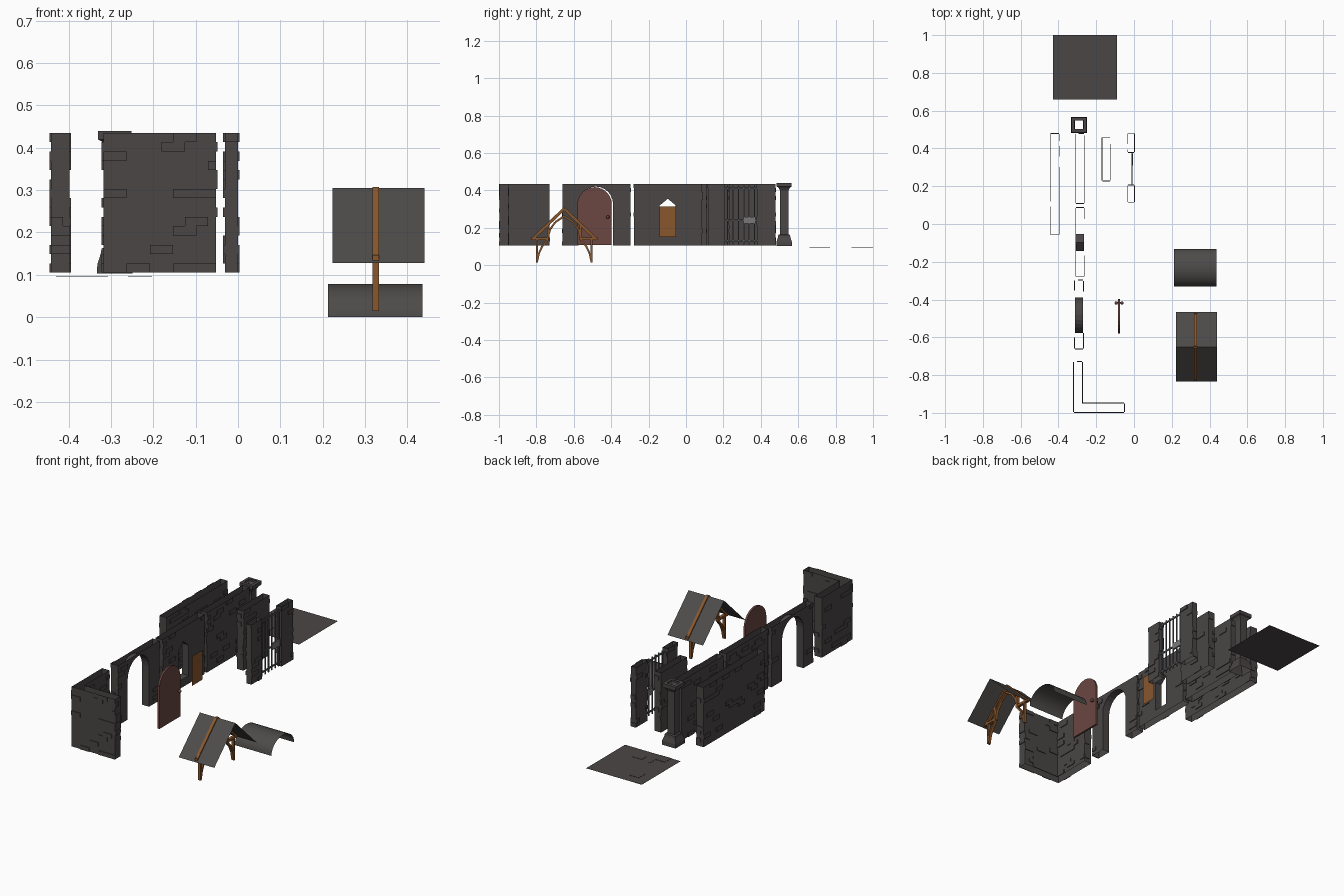
import bpy, bmesh, math, random
from mathutils import Vector

if "Cube" in bpy.data.objects:
    bpy.data.objects.remove(bpy.data.objects["Cube"])
random.seed(4)

def mat(name, col):
    m = bpy.data.materials.new(name)
    m.diffuse_color = (*col, 1)
    m.use_nodes = True
    m.node_tree.nodes["Principled BSDF"].inputs["Base Color"].default_value = m.diffuse_color
    return m

STONE = mat("dark_stone", (0.068, 0.061, 0.060))
SLATE = mat("roof_slate", (0.075, 0.071, 0.068))
DOOR = mat("red_brown_door", (0.145, 0.062, 0.053))
WOOD = mat("orange_timber", (0.25, 0.095, 0.027))
IRON = mat("iron_bars", (0.10, 0.105, 0.115))
PLATE = mat("lock_metal", (0.19, 0.19, 0.20))
ZB, ZT = 0.105, 0.435          # bottom and top of all wall modules


def finish(name, bm, material, smooth=False):
    me = bpy.data.meshes.new(name)
    bmesh.ops.recalc_face_normals(bm, faces=bm.faces[:])
    bm.to_mesh(me)
    bm.free()
    me.materials.append(material)
    for p in me.polygons:
        p.use_smooth = smooth
    ob = bpy.data.objects.new(name, me)
    bpy.context.collection.objects.link(ob)
    return ob


def face(bm, pts):
    return bm.faces.new([bm.verts.new(p) for p in pts])


def box(bm, lo, hi):
    r = bmesh.ops.create_cube(bm, size=1)
    for v in r["verts"]:
        v.co = [(a + b) / 2 + c * (b - a) for a, b, c in zip(lo, hi, v.co)]


def bricks(bm, a, b, blocked=None, density=0.17):
    """Randomly raised bricks on the vertical face from a to b (outside is to the right)."""
    a, b = Vector((*a, 0)), Vector((*b, 0))
    d = (b - a).normalized()
    n = Vector((d.y, -d.x, 0))
    length, rows, bw = (b - a).length, 15, 0.055
    h = (ZT - ZB) / rows
    for r in range(rows):
        s = -bw / 2 if r % 2 else 0
        while s < length - 0.01:
            s0, s1 = max(0, s), min(length, s + bw)
            s += bw
            z0 = ZB + r * h
            y0, y1 = sorted(((a + d * s0).y, (a + d * s1).y))
            if random.random() > density or (blocked and blocked(y0, y1, z0, z0 + h)):
                continue
            q = [a + d * s0, a + d * s1, a + d * s1 + n * .004, a + d * s0 + n * .004]
            lo = [Vector((p.x, p.y, z0)) for p in q]
            hi = [Vector((p.x, p.y, z0 + h)) for p in q]
            for f in ((lo[3], lo[2], hi[2], hi[3]), (hi[3], hi[2], hi[1], hi[0]), (lo[0], lo[1], lo[2], lo[3]),
                      (lo[0], lo[3], hi[3], hi[0]), (lo[2], lo[1], hi[1], hi[2])):
                face(bm, f)


def ring_wall(name, path):
    """Open-topped hollow wall following a closed counter-clockwise plan path."""
    bm = bmesh.new()
    n = len(path)
    bot = [bm.verts.new((*p, ZB)) for p in path]
    top = [bm.verts.new((*p, ZT)) for p in path]
    for i in range(n):
        j = (i + 1) % n
        bm.faces.new((bot[i], bot[j], top[j], top[i]))
    bmesh.ops.recalc_face_normals(bm, faces=bm.faces[:])
    for i in range(n):
        bricks(bm, path[i], path[(i + 1) % n])
    return finish(name, bm, STONE)


def rect(x0, x1, y0, y1):
    return [(x0, y0), (x1, y0), (x1, y1), (x0, y1)]


def cut_wall(name, polys, x0, x1, y0, y1, split, blocked):
    """Wall with an opening: y-z outlines on both sides, reveals and ends, no top or bottom."""
    bm = bmesh.new()
    for poly in polys:
        for x in (x0, x1):
            face(bm, [(x, *p) for p in poly])
        for p, q in zip(poly, poly[1:] + poly[:1]):
            if p[1] == q[1] and p[1] in (ZB, ZT) or p[0] == q[0] == split:
                continue
            face(bm, [(x0, *p), (x1, *p), (x1, *q), (x0, *q)])
    bmesh.ops.remove_doubles(bm, verts=bm.verts[:], dist=1e-5)
    bricks(bm, (x1, y0), (x1, y1), blocked)
    bricks(bm, (x0, y1), (x0, y0), blocked)
    bricks(bm, (x0, y0), (x1, y0))
    bricks(bm, (x1, y1), (x0, y1))
    return finish(name, bm, STONE)


# plain wall modules
ring_wall("corner_wall", [(-.318, -.996), (-.052, -.996), (-.052, -.95), (-.274, -.95), (-.274, -.73), (-.318, -.73)])
ring_wall("straight_wall", rect(-.306, -.265, .11, .477))
ring_wall("long_wall", rect(-.441, -.398, -.055, .477))
ring_wall("short_wall", rect(-.168, -.128, .23, .457))
ring_wall("gate_post_near", rect(-.031, 0, .117, .205))
ring_wall("gate_post_far", rect(-.031, 0, .38, .478))

# arched doorway wall
ac, ar, asp = -.483, .093, .327
arc = [(ac - ar * math.cos(math.pi * i / 12), asp + ar * math.sin(math.pi * i / 12)) for i in range(13)]
left = [(-.66, ZB), (ac - ar, ZB)] + arc[:7] + [(ac, ZT), (-.66, ZT)]
right = [(ac, ZT)] + arc[6:] + [(ac + ar, ZB), (-.298, ZB), (-.298, ZT)]
cut_wall("arch_wall", [left, right], -.313, -.27, -.66, -.298, ac,
         lambda y0, y1, z0, z1: y1 > ac - ar and y0 < ac + ar)

# window wall with pointed opening
w0, w1, wc = -.142, -.053, -.0975
left = [(wc, ZB), (wc, .15), (w0, .15), (w0, .318), (wc, .355), (wc, ZT), (-.277, ZT), (-.277, ZB)]
right = [(wc, ZB), (wc, .15), (w1, .15), (w1, .318), (wc, .355), (wc, ZT), (.086, ZT), (.086, ZB)]
cut_wall("window_wall", [left, right], -.306, -.265, -.277, .086, wc,
         lambda y0, y1, z0, z1: y1 > w0 and y0 < w1 and z1 > .15 and z0 < .355)

# window shutter (thin sheet)
bm = bmesh.new()
face(bm, [(-.18, w0, .15), (-.18, w1, .15), (-.18, w1, .313), (-.18, w0, .313)])
finish("window_shutter", bm, WOOD)

# arched door leaf with knobs on both sides
bm = bmesh.new()
dr, dc = .092, -.489
prof = [(dc - dr, .108)] + [(dc - dr * math.cos(math.pi * i / 12), .325 + dr * math.sin(math.pi * i / 12))
                            for i in range(13)] + [(dc + dr, .108)]
f = face(bm, [(-.084, *p) for p in prof])
ext = bmesh.ops.extrude_face_region(bm, geom=[f], use_keep_orig=True)
for v in ext["geom"]:
    if isinstance(v, bmesh.types.BMVert):
        v.co.x += .011
finish("door_leaf", bm, DOOR)
bm = bmesh.new()
box(bm, (-.092, -.422, .253), (-.065, -.414, .261))
for x in (-.094, -.063):
    r = bmesh.ops.create_uvsphere(bm, u_segments=10, v_segments=6, radius=.009)
    for v in r["verts"]:
        v.co += Vector((x, -.418, .257))
finish("door_knobs", bm, DOOR)

# barred gate with lock plate
bm = bmesh.new()
for i in range(6):
    y = .222 + i * .029
    box(bm, (-.013, y - .003, .11), (-.007, y + .003, .425))
for z in (.13, .24, .412):
    box(bm, (-.013, .205, z - .004), (-.007, .38, z + .004))
finish("gate_bars", bm, IRON)
bm = bmesh.new()
box(bm, (-.014, .31, .222), (-.005, .372, .257))
finish("gate_lock_plate", bm, PLATE)

# hollow square column
bm = bmesh.new()
prev = None
for r, z in [(.042, .103), (.041, .125), (.033, .15), (.031, .162), (.022, .165), (.022, .398), (.031, .415),
             (.04, .42), (.04, .44), (.023, .44)]:
    cur = [bm.verts.new((-.291 + sx * r, .525 + sy * r, z)) for sx, sy in ((-1, -1), (1, -1), (1, 1), (-1, 1))]
    if prev:
        for i in range(4):
            j = (i + 1) % 4
            bm.faces.new((prev[i], prev[j], cur[j], cur[i]))
    prev = cur
finish("column", bm, STONE)

# floor slab with a few raised stones
bm = bmesh.new()
face(bm, [(-.43, .66, .095), (-.09, .66, .095), (-.09, 1, .095), (-.43, 1, .095)])
for x, y, w, h in ((-.43, .943, .057, .057), (-.373, .886, .057, .057), (-.373, .66, .057, .057),
                   (-.317, .66, .01, .11), (-.26, .717, .057, .04)):
    box(bm, (x, y, .095), (x + w, y + h, .0965))
finish("floor_slab", bm, STONE)

# barrel vault sheet
bm = bmesh.new()
pts = [(-.232 - .099 * math.cos(math.pi * i / 16), .078 * math.sin(math.pi * i / 16)) for i in range(17)]
for p, q in zip(pts, pts[1:]):
    face(bm, [(.212, *p), (.436, *p), (.436, *q), (.212, *q)])
bmesh.ops.remove_doubles(bm, verts=bm.verts[:], dist=1e-5)
finish("barrel_vault", bm, SLATE, True)

# gable roof sheets
RY = -.651
bm = bmesh.new()
for s in (-1, 1):
    face(bm, [(.223, RY, .305), (.44, RY, .305), (.44, RY + s * .184, .128), (.223, RY + s * .184, .128)])
bmesh.ops.remove_doubles(bm, verts=bm.verts[:], dist=1e-5)
finish("gable_roof", bm, SLATE)


# hammer-beam truss: strips in the y-z plane, mirrored about the ridge
def strip(bm, path, w):
    for s in (-1, 1):
        for p, q in zip(path, path[1:]):
            p3, q3 = Vector((0, RY + s * p[0], p[1])), Vector((0, RY + s * q[0], q[1]))
            d = (q3 - p3).normalized()
            n = Vector((0, -d.z, d.y)) * w / 2
            X0, X1 = Vector((.317, 0, 0)), Vector((.333, 0, 0))
            c = [p3 - n, q3 - n, q3 + n, p3 + n]
            face(bm, [v + X0 for v in c])
            face(bm, [v + X1 for v in c])
            for i in range(4):
                a, b = c[i], c[(i + 1) % 4]
                face(bm, [a + X0, b + X0, b + X1, a + X1])


bm = bmesh.new()
strip(bm, [(0, .302), (.172, .137)], .016)                                   # rafters
strip(bm, [(.178, .14), (.082, .14)], .013)                                  # hammer beams
strip(bm, [(.088, .14), (.088, .215)], .011)                                 # hammer posts
strip(bm, [(.146, .138), (.146, .015)], .009)                                # wall posts
strip(bm, [(.145, .02), (.135, .065), (.118, .1), (.088, .135)], .010)       # lower curved braces
strip(bm, [(.088, .146), (.076, .19), (.048, .23), (0, .262)], .010)         # upper curved braces
finish("roof_truss", bm, WOOD)
